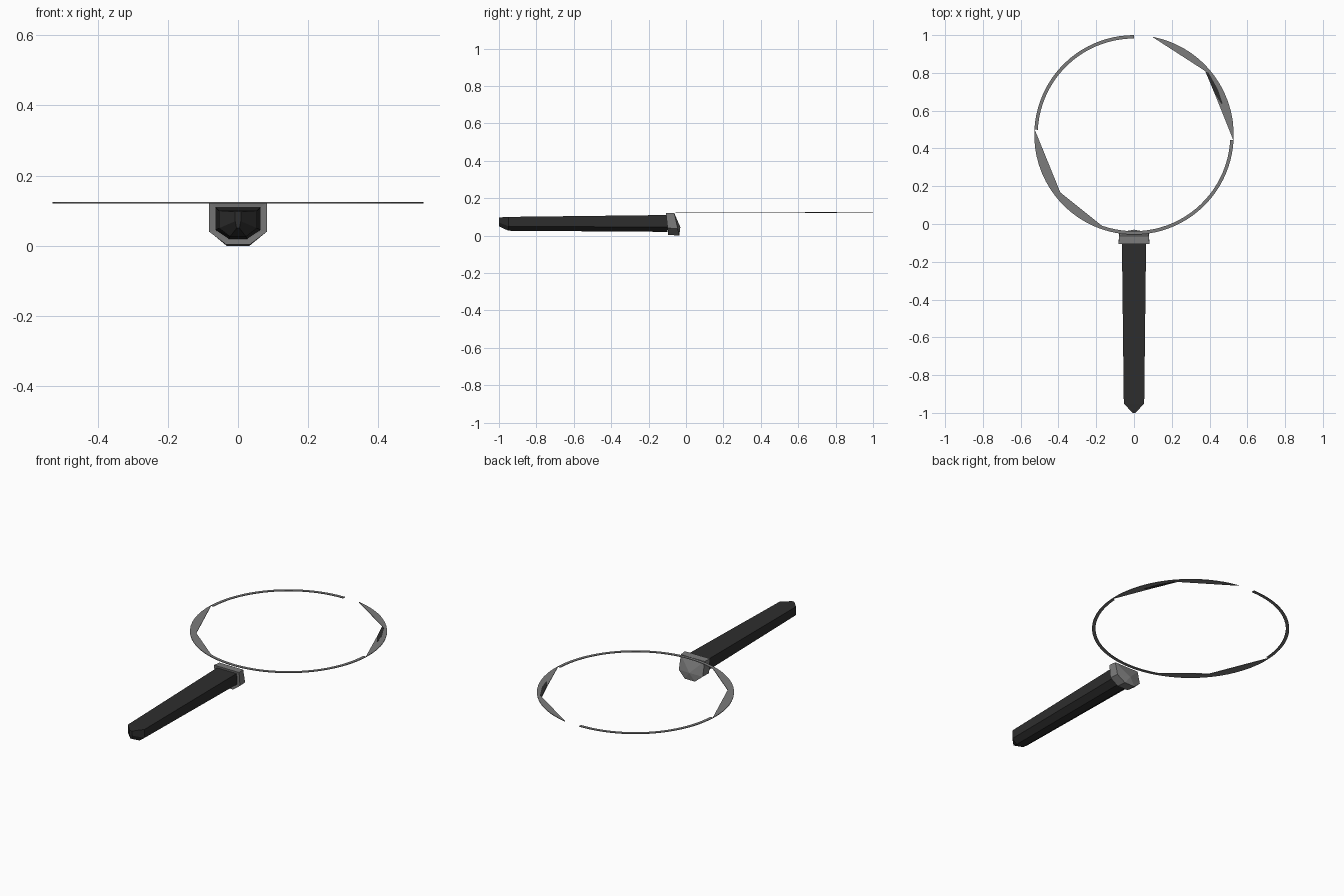
import bpy, bmesh, math

if "Cube" in bpy.data.objects:
    bpy.data.objects.remove(bpy.data.objects["Cube"])

def material(name, c):
    m = bpy.data.materials.new(name)
    m.diffuse_color = (*c, 1)
    m.use_nodes = True
    m.node_tree.nodes["Principled BSDF"].inputs["Base Color"].default_value = m.diffuse_color
    return m

GREY = material("steel grey", (0.2, 0.2, 0.2))
BLACK = material("grip black", (0.027, 0.027, 0.027))

def finish(bm, name, mat):
    bmesh.ops.remove_doubles(bm, verts=bm.verts, dist=0.0002)
    bmesh.ops.recalc_face_normals(bm, faces=bm.faces)
    me = bpy.data.meshes.new(name)
    bm.to_mesh(me)
    bm.free()
    me.materials.append(mat)
    ob = bpy.data.objects.new(name, me)
    bpy.context.collection.objects.link(ob)
    return ob

CY, R, Z0, Z1 = 0.472, 0.528, 0.121, 0.1245

def polar(deg, r):
    a = math.radians(deg)
    return (r * math.cos(a), CY + r * math.sin(a))

def band(name, inner, outer, mat=GREY, z0=Z0, z1=Z1):
    """Thin flat strip between two equally long 2D paths."""
    bm = bmesh.new()
    rows = [[bm.verts.new((*p, z)) for p, z in ((i, z0), (o, z0), (o, z1), (i, z1))]
            for i, o in zip(inner, outer)]
    for a, b in zip(rows, rows[1:]):
        for k in range(4):
            bm.faces.new((a[k], a[(k + 1) % 4], b[(k + 1) % 4], b[k]))
    bm.faces.new(rows[0])
    bm.faces.new(rows[-1])
    return finish(bm, name, mat)

# Slim even arcs of the rim
def arc(name, a0, a1, n):
    angs = [a0 + (a1 - a0) * i / n for i in range(n + 1)]
    band(name, [polar(a, R - 0.018) for a in angs], [polar(a, R) for a in angs])

arc("rim_arc_back_left", 90, 177, 22)
arc("rim_arc_front_right", 247, 357, 28)

# Faceted rim pieces: curved outside, straight chord inside
def chord(name, a0, r0, a1, r1, n=8):
    p, q = polar(a0, r0), polar(a1, r1)
    ts = [i / n for i in range(n + 1)]
    band(name, [tuple(u + (v - u) * t for u, v in zip(p, q)) for t in ts],
         [polar(a0 + (a1 - a0) * t, R) for t in ts])

chord("rim_facet_back", 79, R - 0.002, 41.5, 0.507)
chord("rim_facet_right", 41.5, 0.507, -3, R - 0.002)
chord("rim_facet_left", 177, R - 0.002, 218, 0.495)
chord("rim_facet_front", 218, 0.495, 252, 0.515)

# Dark sliver on the inner edge of the right facet
band("rim_dark_sliver", [(0.378, 0.807), (0.425, 0.695), (0.463, 0.635)],
     [(0.395, 0.80), (0.445, 0.71), (0.468, 0.64)], BLACK, Z0 - 0.0005, Z1 + 0.0005)

def loft(name, sections, mat, front_tip=None, back_tip=None):
    """Skin equal 3D sections, closing each end flat or with a tip point."""
    bm = bmesh.new()
    rows = [[bm.verts.new(p) for p in s] for s in sections]
    n = len(rows[0])
    for a, b in zip(rows, rows[1:]):
        for k in range(n):
            bm.faces.new((a[k], a[(k + 1) % n], b[(k + 1) % n], b[k]))
    for row, tip in ((rows[0], front_tip), (rows[-1], back_tip)):
        if tip:
            t = bm.verts.new(tip)
            for k in range(n):
                bm.faces.new((row[k], row[(k + 1) % n], t))
        else:
            bm.faces.new(row)
    return finish(bm, name, mat)

def shield(y_top, y_bot, w, z_low, z_mid, z_top):
    """Six-sided section, flat on top and chamfered underneath."""
    half = [(w, z_top), (w, z_mid), (w * 0.42, z_low)]
    pts = half + [(-x, z) for x, z in reversed(half)]
    return [(x, y_bot + (y_top - y_bot) * (z - z_low) / (z_top - z_low), z) for x, z in pts]

# Collar joining the handle to the rim
loft("collar", [shield(-0.105, -0.095, 0.068, 0.018, 0.042, 0.112),
                shield(-0.107, -0.095, 0.082, 0.004, 0.04, 0.122),
                shield(-0.063, -0.036, 0.078, 0.0, 0.038, 0.121)],
     GREY, back_tip=(0, -0.03, 0.045))

# Handle, slightly tapered, ending in an upright wedge
w = 0.008
tip = [(w, -1, 0.097), (w, -1, 0.07), (w / 2, -1, 0.05)]
tip += [(-x, y, z) for x, y, z in reversed(tip)]
loft("handle", [tip,
                shield(-0.95, -0.95, 0.054, 0.026, 0.05, 0.1),
                shield(-0.10, -0.10, 0.064, 0.02, 0.045, 0.11)], BLACK)
